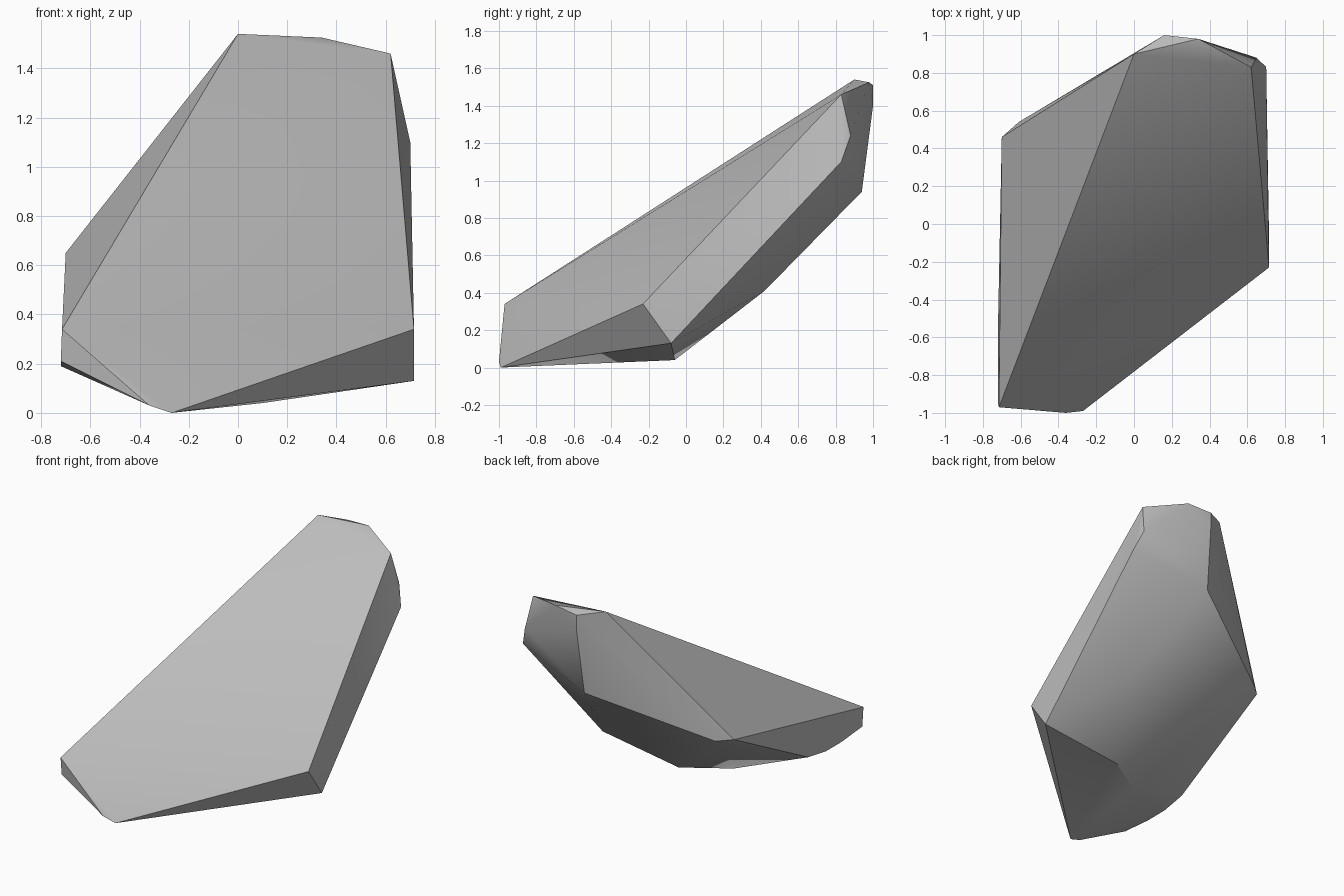
import bpy
import bmesh
import math

default_cube = bpy.data.objects.get("Cube")
if default_cube:
    bpy.data.objects.remove(default_cube, do_unlink=True)


def make_material(name, color):
    material = bpy.data.materials.new(name)
    material.use_nodes = True
    material.diffuse_color = color
    shader = next(n for n in material.node_tree.nodes if n.type == "BSDF_PRINCIPLED")
    shader.inputs["Base Color"].default_value = color
    shader.inputs["Roughness"].default_value = 0.9
    return material


def make_hull(name, corner_groups, material):
    """Wrap a tight convex skin around the corners of a chipped stone."""
    mesh = bpy.data.meshes.new(name)
    bm = bmesh.new()
    for group in corner_groups:
        for corner in group:
            bm.verts.new(corner)
    hull = bmesh.ops.convex_hull(bm, input=bm.verts[:], use_existing_faces=False)
    loose = [v for v in bm.verts if not v.link_faces]
    bmesh.ops.delete(bm, geom=loose, context="VERTS")
    bmesh.ops.recalc_face_normals(bm, faces=bm.faces[:])
    bm.to_mesh(mesh)
    bm.free()
    mesh.materials.append(material)
    stone = bpy.data.objects.new(name, mesh)
    bpy.context.collection.objects.link(stone)
    return stone


# Rim of the broad sloping front face
front_rim = [
    (0, 0.9, 1.54), (0.34, 0.98, 1.525), (0.62, 0.83, 1.46),
    (0.715, -0.23, 0.34), (-0.27, -0.99, 0), (-0.715, -0.97, 0.34),
]
# Chipped crest and outer flank
crest = [(0.16, 1, 1.51), (0.16, 1, 1.4), (0.65, 0.88, 1.24), (0.7, 0.83, 1.1)]
# Side shoulder and its rounded lower edge
shoulder = [
    (-0.7, 0.46, 0.65), (-0.61, 0.54, 0.645), (-0.715, -0.35, 0.22),
    (-0.72, -0.54, 0.19), (-0.72, -0.72, 0.19), (-0.72, -0.95, 0.21),
]
# Back and underside
underside = [
    (0.14, 0.94, 0.94), (0.36, 0.42, 0.41), (0.715, -0.08, 0.13),
    (0.1, -0.06, 0.04), (-0.2, -0.25, 0.04), (-0.36, -1, 0.03),
]

grey_stone = make_material("grey stone", (0.5, 0.5, 0.5, 1))
rock = make_hull("rock_shard", [front_rim, crest, shoulder, underside], grey_stone)

# Soft chips with crisp main edges
bpy.ops.object.select_all(action="DESELECT")
rock.select_set(True)
bpy.context.view_layer.objects.active = rock
bpy.ops.object.shade_smooth_by_angle(angle=math.radians(30))
